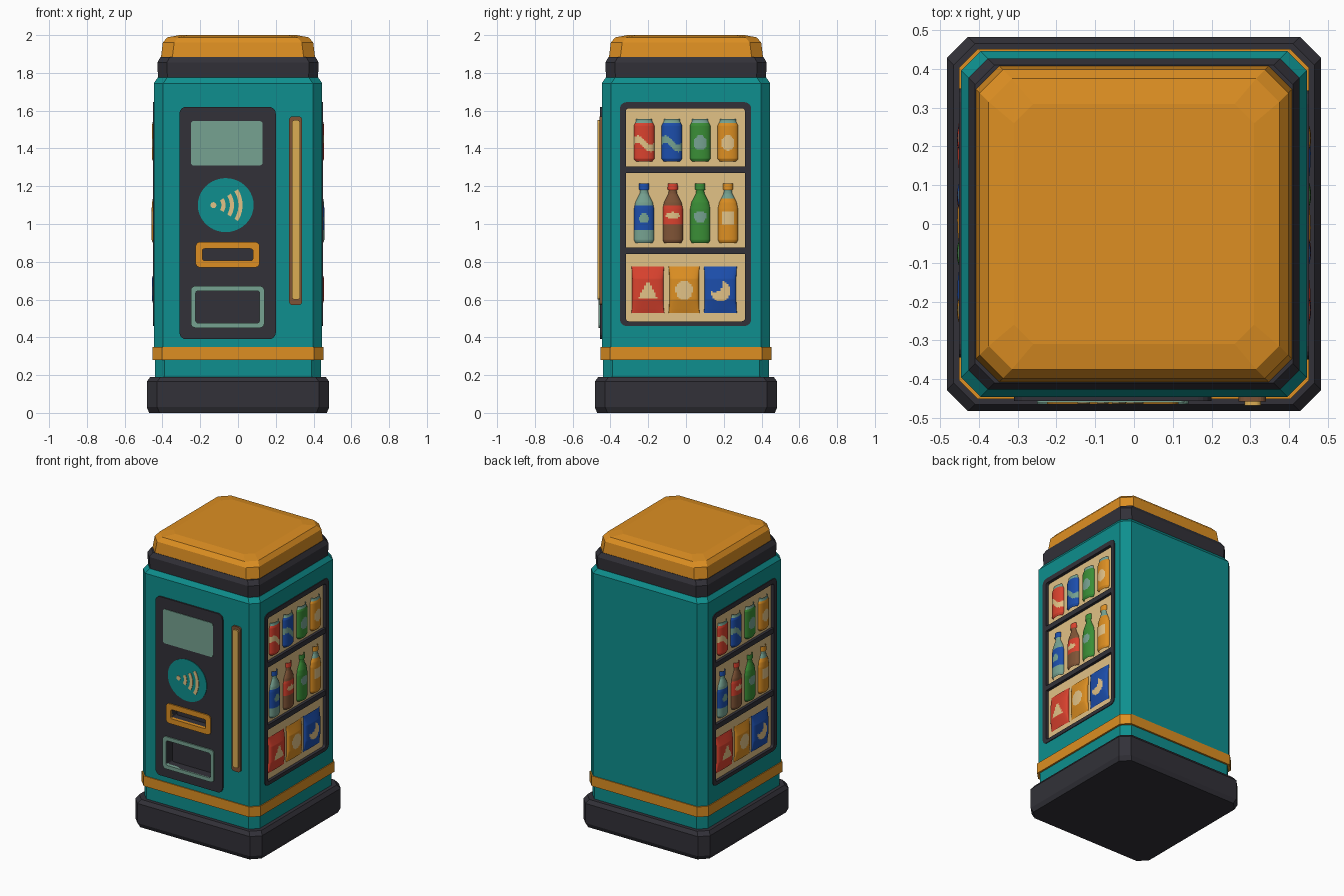
import bpy, bmesh, math
from mathutils import Matrix

if "Cube" in bpy.data.objects:
    bpy.data.objects.remove(bpy.data.objects["Cube"])


def material(name, rgb):
    m = bpy.data.materials.new(name)
    lin = [(c / 255 / 12.92) if c < 11 else ((c / 255 + 0.055) / 1.055) ** 2.4 for c in rgb]
    m.diffuse_color = (*lin, 1)
    m.use_nodes = True
    m.node_tree.nodes["Principled BSDF"].inputs["Base Color"].default_value = m.diffuse_color
    return m


TEAL = material("teal", (14, 143, 142))
DARK = material("charcoal", (50, 49, 56))
ORANGE = material("orange", (221, 143, 34))
TAN = material("cream", (226, 194, 134))
RED = material("red", (218, 66, 46))
BLUE = material("blue", (28, 78, 172))
GREEN = material("green", (58, 142, 54))
SAGE = material("sage", (118, 162, 145))
BROWN = material("brown", (128, 84, 54))
GOLD = material("gold", (220, 174, 84))

# Flat parts are drawn on the front (x, z) and turned onto a side
FRONT, RIGHT, LEFT = 0, math.pi / 2, -math.pi / 2


def make(name, verts, faces, mats, turn=FRONT, closed=True):
    me = bpy.data.meshes.new(name)
    me.from_pydata(verts, [], faces)
    for m in mats:
        me.materials.append(m)
    bm = bmesh.new()
    bm.from_mesh(me)
    if closed:
        bmesh.ops.recalc_face_normals(bm, faces=bm.faces)
    bm.transform(Matrix.Rotation(turn, 4, 'Z'))
    bm.to_mesh(me)
    bm.free()
    ob = bpy.data.objects.new(name, me)
    bpy.context.collection.objects.link(ob)
    return ob


def stack(name, rings, mat):
    """Square column with cut corners; rings are (z, half width, corner cut)."""
    verts, faces = [], []
    for z, h, c in rings:
        k = h - c
        verts += [(x, y, z) for x, y in ((k, -h), (h, -k), (h, k), (k, h),
                                         (-k, h), (-h, k), (-h, -k), (-k, -h))]
    n = len(rings)
    for j in range(n - 1):
        for i in range(8):
            a, b = j * 8 + i, j * 8 + (i + 1) % 8
            faces.append((a, b, b + 8, a + 8))
    faces += [tuple(range(8)), tuple(range(8 * n - 8, 8 * n))]
    return make(name, verts, faces, [mat])


def rounded(x0, x1, z0, z1, r, seg=4):
    pts = []
    for cx, cz, a in ((x1 - r, z0 + r, -90), (x1 - r, z1 - r, 0), (x0 + r, z1 - r, 90), (x0 + r, z0 + r, 180)):
        for i in range(seg + 1):
            t = math.radians(a + 90 * i / seg)
            pts.append((cx + r * math.cos(t), cz + r * math.sin(t)))
    return pts


def prism(name, pts, d0, d1, mat, turn=FRONT):
    """Outline extruded outward from distance d0 to d1."""
    n = len(pts)
    verts = [(x, -d, z) for d in (d0, d1) for x, z in pts]
    faces = [(i, (i + 1) % n, (i + 1) % n + n, i + n) for i in range(n)]
    faces += [tuple(range(n)), tuple(range(n, 2 * n))]
    return make(name, verts, faces, [mat], turn)


def frame(name, outer, inner, d0, d1, mat, turn=FRONT):
    n = len(outer)
    verts = [(x, -d, z) for d in (d0, d1) for ring in (outer, inner) for x, z in ring]
    order = [0, 2 * n, 3 * n, n]  # outer back, outer front, inner front, inner back
    faces = []
    for k in range(4):
        a, b = order[k], order[(k + 1) % 4]
        faces += [(a + i, a + (i + 1) % n, b + (i + 1) % n, b + i) for i in range(n)]
    return make(name, verts, faces, [mat], turn)


def cut(ob, cutter):
    mod = ob.modifiers.new("cut", 'BOOLEAN')
    mod.operation, mod.solver, mod.object = 'DIFFERENCE', 'EXACT', cutter
    bpy.context.view_layer.objects.active = ob
    bpy.ops.object.modifier_apply(modifier=mod.name)
    bpy.data.objects.remove(cutter)


def relief(name, cx, profile, mats, rule, turn, power=1.0, cols=24, rows=32):
    """Half-round product; profile is (z, half width, depth); rule(x, z) picks the colour."""
    z0, z1 = profile[0][0], profile[-1][0]
    zs = sorted({p[0] for p in profile} | {z0 + (z1 - z0) * j / rows for j in range(rows + 1)})
    verts, faces = [], []
    for z in zs:
        k = max(i for i in range(len(profile) - 1) if profile[i][0] <= z)
        (za, wa, da), (zb, wb, db) = profile[k:k + 2]
        t = (z - za) / (zb - za)
        w, d = wa + (wb - wa) * t, da + (db - da) * t
        for i in range(cols + 1):
            a = math.pi * (i / cols - 0.5)
            verts.append((cx + w * math.sin(a), -0.43 - d * max(0, math.cos(a)) ** power, z))
    m = cols + 1
    for j in range(len(zs) - 1):
        faces += [(j * m + i, j * m + i + 1, j * m + m + i + 1, j * m + m + i) for i in range(cols)]
    ob = make(name, verts, faces, mats, turn, closed=False)
    for p, f in zip(ob.data.polygons, faces):
        x = sum(verts[v][0] for v in f) / 4 - cx
        z = sum(verts[v][2] for v in f) / 4
        p.material_index = rule(x, z)
        p.use_smooth = True
    return ob


# Cabinet
stack("base", [(0, 0.47, 0.055), (0.03, 0.483, 0.055), (0.165, 0.483, 0.055), (0.19, 0.465, 0.055)], DARK)
body = stack("body", [(0.18, 0.44, 0.05), (0.28, 0.44, 0.05), (0.30, 0.446, 0.05),
                      (1.745, 0.446, 0.05), (1.775, 0.425, 0.05)], TEAL)
stack("stripe", [(0.28, 0.452, 0.05), (0.35, 0.452, 0.05)], ORANGE)
stack("collar", [(1.76, 0.423, 0.05), (1.855, 0.427, 0.05), (1.885, 0.41, 0.05)], DARK)
stack("roof", [(1.88, 0.408, 0.06), (1.96, 0.398, 0.06), (1.988, 0.375, 0.06), (2.0, 0.31, 0.05)], ORANGE)

# Control panel with coin slot and collection tray
panel_shape = rounded(-0.31, 0.2, 0.39, 1.62, 0.035)
cut(body, prism("panel_cutter", panel_shape, 0.37, 0.6, DARK))
panel = prism("control_panel", panel_shape, 0.37, 0.456, DARK)
for name, box, rim, mat in (("coin_slot", (-0.225, 0.115, 0.77, 0.905), 0.036, ORANGE),
                            ("tray", (-0.25, 0.14, 0.45, 0.672), 0.026, SAGE)):
    x0, x1, z0, z1 = box
    inner = rounded(x0 + rim, x1 - rim, z0 + rim, z1 - rim, 0.012)
    cut(panel, prism(name + "_cutter", inner, 0.395, 0.6, DARK))
    frame(name + "_frame", rounded(*box, 0.025), inner, 0.44, 0.464, mat)
prism("screen", rounded(-0.25, 0.13, 1.31, 1.545, 0.015), 0.453, 0.460, SAGE)

# Contactless pad with wave arcs
prism("pad", [(-0.065 + 0.148 * math.cos(i * math.pi / 20), 1.10 + 0.143 * math.sin(i * math.pi / 20))
              for i in range(40)], 0.453, 0.460, TEAL)
prism("wave_dot", [(-0.13 + 0.016 * math.cos(i * math.pi / 6), 1.10 + 0.016 * math.sin(i * math.pi / 6))
                   for i in range(12)], 0.458, 0.463, TAN)
for r in (0.058, 0.103, 0.148):
    angles = [math.radians(-32 + 64 * i / 10) for i in range(11)]
    arc = [(r + 0.011, a) for a in angles] + [(r - 0.011, a) for a in reversed(angles)]
    prism("wave_arc", [(-0.135 + q * math.cos(a), 1.10 + q * math.sin(a)) for q, a in arc], 0.458, 0.463, TAN)

# Door handle
prism("handle_plate", rounded(0.27, 0.34, 0.57, 1.57, 0.02), 0.44, 0.458, BROWN)
prism("handle_bar", rounded(0.285, 0.328, 0.60, 1.55, 0.015), 0.45, 0.468, GOLD)


# Product profiles
can = [(1.33, 0.042, 0.018), (1.345, 0.054, 0.026), (1.52, 0.054, 0.026), (1.545, 0.042, 0.02), (1.555, 0.042, 0.02)]
bottle = [(0.90, 0.045, 0.02), (0.915, 0.053, 0.027), (1.08, 0.053, 0.027), (1.115, 0.046, 0.025),
          (1.16, 0.023, 0.016), (1.18, 0.02, 0.016), (1.182, 0.027, 0.02), (1.215, 0.026, 0.018)]


def bag(w):
    return [(0.53, w, 0.006), (0.55, w * 0.97, 0.012), (0.6, w * 0.95, 0.026), (0.71, w * 0.95, 0.026),
            (0.755, w * 0.97, 0.012), (0.775, w, 0.006)]


def spot(x, z, zc, rx, rz):
    return (x / rx) ** 2 + ((z - zc) / rz) ** 2 < 1


def band(x, z):
    return abs(z - 1.425 + 0.35 * x + 0.012 * math.sin(60 * x)) < 0.02


# Colour rules: 0 main, 1 detail, 2 trim
def lid(test):
    return lambda x, z: 2 if z > 1.535 else int(test(x, z))


cans = [("red_can", -0.222, RED, TAN, lid(band)),
        ("blue_can", -0.075, BLUE, SAGE, lid(band)),
        ("green_can", 0.075, GREEN, SAGE, lid(lambda x, z: spot(x, z, 1.43, 0.035, 0.04))),
        ("orange_can", 0.222, ORANGE, TAN, lid(lambda x, z: spot(x, z, 1.43, 0.034, 0.042)))]
bottles = [("water_bottle", -0.222, (SAGE, BLUE, SAGE),
            lambda x, z: int(z > 1.18 or (0.97 < z < 1.095 and not spot(x, z, 1.03, 0.025, 0.025)))),
           ("cola_bottle", -0.07, (BROWN, RED, TAN),
            lambda x, z: 2 if spot(x, z, 1.045, 0.036, 0.018) else int(z > 1.18 or 1.0 < z < 1.095)),
           ("green_bottle", 0.075, (GREEN, SAGE, GREEN), lambda x, z: int(spot(x, z, 1.04, 0.032, 0.032))),
           ("juice_bottle", 0.222, (ORANGE, TAN, SAGE),
            lambda x, z: 2 if 1.14 < z < 1.18 else int(abs(x) < 0.034 and 0.995 < z < 1.07))]
bags = [("red_bag", -0.202, 0.087, RED,
         lambda x, z: 0.605 < z < 0.69 and abs(x) < 0.052 - 0.5 * (z - 0.605)),
        ("orange_bag", -0.01, 0.082, ORANGE, lambda x, z: spot(x, z, 0.65, 0.045, 0.05)),
        ("blue_bag", 0.182, 0.088, BLUE,
         lambda x, z: spot(x, z, 0.645, 0.05, 0.055) and not spot(x + 0.03, z, 0.685, 0.042, 0.045))]

# Display windows on both sides, turned half way round from each other
for side, turn in (("right", RIGHT), ("left", LEFT)):
    outer = rounded(-0.35, 0.345, 0.46, 1.645, 0.035)
    cut(body, prism("window_cutter", outer, 0.42, 0.6, DARK, turn))
    prism(side + "_window_back", rounded(-0.34, 0.335, 0.47, 1.635, 0.03), 0.415, 0.43, TAN, turn)
    frame(side + "_window_frame", outer, rounded(-0.318, 0.312, 0.485, 1.612, 0.015), 0.42, 0.451, DARK, turn)
    for z in (0.858, 1.287):
        prism(side + "_shelf", [(-0.33, z - 0.017), (0.33, z - 0.017), (0.33, z + 0.017), (-0.33, z + 0.017)],
              0.42, 0.449, DARK, turn)
    for name, x, main, detail, rule in cans:
        relief(f"{side}_{name}", x, can, [main, detail, SAGE], rule, turn)
    for name, x, mats, rule in bottles:
        relief(f"{side}_{name}", x, bottle, mats, rule, turn)
    for name, x, w, main, test in bags:
        relief(f"{side}_{name}", x, bag(w), [main, TAN], lambda x, z, t=test: int(t(x, z)), turn, power=0.5)
